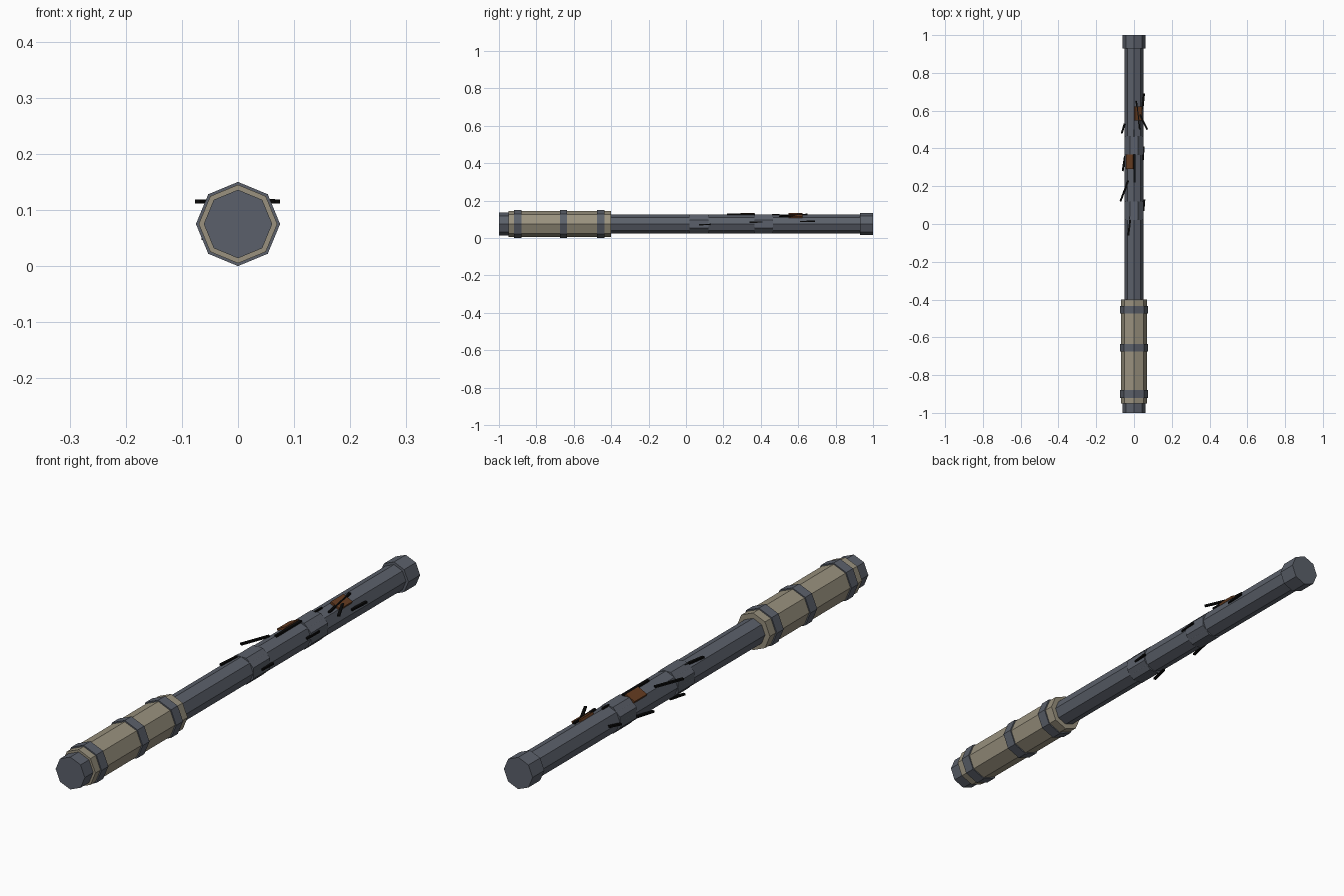
import bpy, bmesh, math
from mathutils import Matrix, Vector

cube = bpy.data.objects.get("Cube")
if cube:
    bpy.data.objects.remove(cube, do_unlink=True)

AXIS_Z = 0.075


def material(name, rgb):
    m = bpy.data.materials.new(name)
    m.use_nodes = True
    m.diffuse_color = (*rgb, 1)
    m.node_tree.nodes["Principled BSDF"].inputs["Base Color"].default_value = (*rgb, 1)
    return m


steel = material("steel grey", (0.105, 0.118, 0.145))
tan = material("grip tan", (0.32, 0.285, 0.21))
rust = material("rust brown", (0.13, 0.045, 0.015))
black = material("scratch black", (0.003, 0.003, 0.003))


def finish(name, bm, mat):
    mesh = bpy.data.meshes.new(name)
    bm.to_mesh(mesh)
    bm.free()
    mesh.materials.append(mat)
    ob = bpy.data.objects.new(name, mesh)
    bpy.context.collection.objects.link(ob)
    return ob


def octagon(name, y0, y1, radius, mat, turn=0):
    """Eight-sided bar along y, with a corner on top unless turned."""
    bm = bmesh.new()
    place = (Matrix.Translation((0, (y0 + y1) / 2, AXIS_Z))
             @ Matrix.Rotation(math.pi / 2, 4, "X")
             @ Matrix.Rotation(turn, 4, "Z"))
    bmesh.ops.create_cone(bm, cap_ends=True, segments=8, radius1=radius,
                          radius2=radius, depth=y1 - y0, matrix=place)
    return finish(name, bm, mat)


def box(name, place, size, mat):
    bm = bmesh.new()
    bmesh.ops.create_cube(bm, size=1, matrix=place @ Matrix.Diagonal((*size, 1)))
    return finish(name, bm, mat)


def sliver(name, start, end, width=0.01):
    """Thin strip between two points."""
    a, b = Vector(start), Vector(end)
    turn = (b - a).to_track_quat("Y", "Z").to_matrix().to_4x4()
    box(name, Matrix.Translation((a + b) / 2) @ turn,
        (width, (b - a).length, 0.007), black)


# Main bar and its end pieces
octagon("shaft", -0.41, 0.94, 0.05, steel)
octagon("tip_cap", 0.93, 1, 0.06, steel)
octagon("pommel", -1, -0.94, 0.061, steel)

# Grip with its bands
octagon("grip", -0.95, -0.4, 0.07, tan)
for i, y in enumerate((-0.9, -0.655, -0.455)):
    octagon(f"grip_band_{i + 1}", y - 0.02, y + 0.02, 0.075, steel)

# Shaft collars, turned half a facet
for i, y in enumerate((0.07, 0.415)):
    octagon(f"collar_{i + 1}", y - 0.05, y + 0.05, 0.054, steel, math.pi / 8)

# Rust plates lying on the upper facets
for name, y, side in (("rust_plate_right", 0.33, -1), ("rust_plate_left", 0.585, 1)):
    place = (Matrix.Translation((0, y, AXIS_Z))
             @ Matrix.Rotation(side * math.pi / 7, 4, "Y")
             @ Matrix.Translation((0, 0, 0.05)))
    box(name, place, (0.042, 0.075, 0.009), rust)

# Dark slivers standing off the shaft
sliver("sliver_right_long", (-0.03, 0.23, 0.115), (-0.072, 0.12, 0.115))
sliver("sliver_right_front", (-0.018, 0.04, 0.12), (-0.03, -0.06, 0.117))
sliver("sliver_right_back", (-0.05, 0.53, 0.085), (-0.065, 0.48, 0.08))
sliver("sliver_right_low", (-0.048, 0.36, 0.057), (-0.06, 0.28, 0.05))
sliver("sliver_under", (-0.03, 0.14, 0.035), (-0.042, 0.07, 0.03))
sliver("sliver_top", (0.003, 0.37, 0.127), (0.003, 0.22, 0.127))
sliver("sliver_top_back", (0, 0.5, 0.126), (0, 0.46, 0.126), 0.006)
sliver("sliver_left_back", (0.053, 0.69, 0.09), (0.045, 0.61, 0.088))
sliver("sliver_left_long", (0.03, 0.58, 0.118), (0.07, 0.5, 0.115))
sliver("sliver_left_cross", (0.012, 0.65, 0.127), (0.03, 0.5, 0.118), 0.008)
sliver("sliver_left_middle", (0.051, 0.41, 0.086), (0.047, 0.34, 0.084))
sliver("sliver_left_front", (0.055, 0.13, 0.073), (0.05, 0.07, 0.071))
